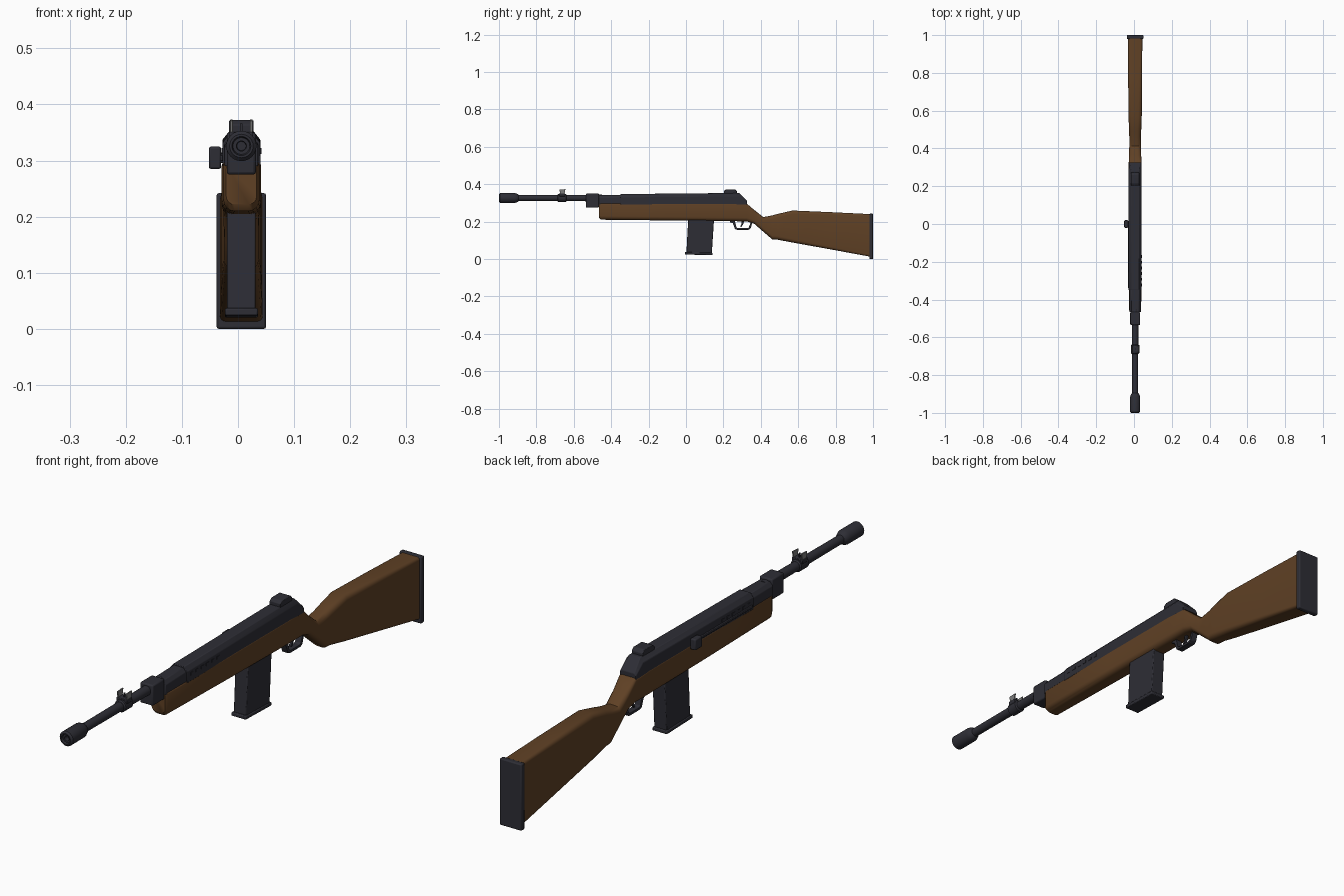
import bpy, bmesh, math

CX = 0.006  # centre line of the rifle


def material(name, rgb):
    m = bpy.data.materials.new(name)
    m.diffuse_color = (*rgb, 1)
    return m


METAL = material("dark metal", (0.027, 0.027, 0.036))
WOOD = material("brown wood", (0.115, 0.052, 0.018))
STEEL = material("worn steel", (0.2, 0.2, 0.2))


def finish(bm, name, mat, bevel=0.0, angle=35):
    bmesh.ops.recalc_face_normals(bm, faces=bm.faces)
    me = bpy.data.meshes.new(name)
    bm.to_mesh(me)
    bm.free()
    me.materials.append(mat)
    ob = bpy.data.objects.new(name, me)
    bpy.context.collection.objects.link(ob)
    if bevel:
        b = ob.modifiers.new("bevel", "BEVEL")
        b.width, b.segments, b.limit_method = bevel, 2, "ANGLE"
        b.angle_limit = math.radians(30)
    bpy.ops.object.select_all(action="DESELECT")
    ob.select_set(True)
    bpy.context.view_layer.objects.active = ob
    bpy.ops.object.shade_smooth_by_angle(angle=math.radians(angle))
    return ob


def loft(name, rings, mat, bevel=0.0, angle=35):
    """Skin equal-length rings of points and cap both ends."""
    bm = bmesh.new()
    vs = [[bm.verts.new(p) for p in r] for r in rings]
    n = len(vs[0])
    for a, b in zip(vs, vs[1:]):
        for i in range(n):
            bm.faces.new((a[i], a[(i + 1) % n], b[(i + 1) % n], b[i]))
    bm.faces.new(vs[0])
    bm.faces.new(vs[-1])
    return finish(bm, name, mat, bevel, angle)


def prism(name, pts, half, mat, bevel=0.0, x=CX):
    """Side profile in (y, z), extruded across x."""
    return loft(name, [[(x + s * half, y, z) for y, z in pts] for s in (-1, 1)], mat, bevel)


def box(name, x, y, z, mat, bevel=0.0):
    return prism(name, [(y[0], z[0]), (y[1], z[0]), (y[1], z[1]), (y[0], z[1])],
                 (x[1] - x[0]) / 2, mat, bevel, (x[0] + x[1]) / 2)


def lathe(name, profile, z, mat, n=24):
    """Turn a (y, radius) profile about the y direction."""
    return loft(name, [[(CX + r * math.cos(2 * math.pi * i / n), y, z + r * math.sin(2 * math.pi * i / n))
                        for i in range(n)] for y, r in profile], mat)


def rounded(y, top, bot, half, rt, rb):
    """Rounded-rectangle cross-section at y."""
    ring = []
    for sx, top_side, start in ((1, True, 0), (-1, True, 90), (-1, False, 180), (1, False, 270)):
        r = rt if top_side else rb
        cz = top - r if top_side else bot + r
        for k in range(5):
            a = math.radians(start + 22.5 * k)
            ring.append((CX + sx * (half - r) + r * math.cos(a), y, cz + r * math.sin(a)))
    return ring


# Wooden stock: fore-end, wrist and butt in one skin
stock = [(-0.466, 0.292, 0.222, 0.027, 0.006, 0.014), (-0.456, 0.297, 0.210, 0.032, 0.006, 0.02),
         (-0.10, 0.297, 0.206, 0.035, 0.006, 0.02), (0.25, 0.297, 0.202, 0.035, 0.006, 0.02),
         (0.325, 0.296, 0.201, 0.034, 0.01, 0.02), (0.365, 0.262, 0.188, 0.032, 0.018, 0.02),
         (0.413, 0.224, 0.146, 0.031, 0.02, 0.02), (0.462, 0.233, 0.104, 0.031, 0.02, 0.02),
         (0.49, 0.241, 0.103, 0.032, 0.02, 0.02), (0.57, 0.259, 0.088, 0.035, 0.018, 0.018),
         (0.78, 0.250, 0.050, 0.037, 0.014, 0.014), (0.982, 0.240, 0.013, 0.038, 0.01, 0.01)]
loft("wooden_stock", [rounded(*s) for s in stock], WOOD, angle=40)
box("butt_plate", (CX - 0.044, CX + 0.044), (0.98, 1.0), (0.0, 0.242), METAL, 0.004)

# Barrel and muzzle device with bored front
lathe("barrel", [(-0.92, 0.0155), (-0.66, 0.0165), (-0.45, 0.018)], 0.326, METAL)
lathe("muzzle_device", [(-0.975, 0.008), (-0.992, 0.009), (-0.992, 0.015), (-1.0, 0.017), (-1.0, 0.021),
                        (-0.994, 0.027), (-0.915, 0.027), (-0.90, 0.021), (-0.895, 0.0155)], 0.326, METAL)

# Front sight: band, post and two protective ears
lathe("front_sight_band", [(-0.688, 0.017), (-0.684, 0.022), (-0.642, 0.022), (-0.638, 0.017)], 0.326, METAL)
box("front_sight_base", (CX - 0.021, CX + 0.021), (-0.678, -0.646), (0.335, 0.351), METAL, 0.002)
box("front_sight_post", (CX - 0.002, CX + 0.002), (-0.664, -0.658), (0.35, 0.366), METAL)
for side, s in (("left", -1), ("right", 1)):
    prism("front_sight_ear_" + side, [(-0.672, 0.345), (-0.65, 0.345), (-0.645, 0.373), (-0.677, 0.371)],
          0.0025, STEEL, 0.0008, CX + s * 0.0175)

# Barrel block ahead of the handguard
box("barrel_block", (CX - 0.026, CX + 0.026), (-0.535, -0.466), (0.275, 0.350), METAL, 0.005)


def housing(y, bot, top, half, ch):
    """Chamfered cover cross-section."""
    return [(CX - half, y, bot), (CX + half, y, bot), (CX + half, y, top - ch),
            (CX + half - ch * 0.8, y, top), (CX - half + ch * 0.8, y, top), (CX - half, y, top - ch)]


# Handguard and receiver with sloping back
loft("handguard", [housing(-0.467, 0.29, 0.341, 0.030, 0.014), housing(-0.345, 0.29, 0.343, 0.031, 0.014)],
     METAL, 0.002)
loft("receiver", [housing(-0.35, 0.29, 0.347, 0.034, 0.016), housing(0.285, 0.29, 0.353, 0.034, 0.016),
                  housing(0.326, 0.288, 0.311, 0.033, 0.008)], METAL, 0.002)

# Vent ribs along both upper sides of the receiver front
for side, s in (("left", -1), ("right", 1)):
    for i in range(6):
        y = -0.33 + i * 0.03
        x = CX + s * 0.0335
        box(f"vent_rib_{side}_{i}", (x - 0.002, x + 0.002), (y, y + 0.015), (0.312, 0.322), METAL)

# Operating rod and charging handle on the left
box("operating_rod", (-0.032, -0.024), (-0.34, 0.01), (0.299, 0.309), METAL, 0.002)
box("charging_handle_stem", (-0.042, -0.02), (-0.012, 0.012), (0.296, 0.314), METAL, 0.002)
box("charging_handle", (-0.052, -0.03), (-0.02, 0.02), (0.285, 0.325), METAL, 0.004)

# Rear sight
prism("rear_sight", [(0.203, 0.348), (0.272, 0.348), (0.272, 0.362), (0.262, 0.372), (0.215, 0.372), (0.203, 0.364)],
      0.022, METAL, 0.002)

# Magazine, leaning slightly, with floor plate
prism("magazine", [(0.002, 0.03), (0.138, 0.027), (0.15, 0.215), (0.012, 0.215)], 0.0255, METAL, 0.003)
prism("magazine_floor_plate", [(-0.006, 0.024), (0.143, 0.020), (0.143, 0.033), (-0.006, 0.037)], 0.0295, METAL, 0.003)

# Trigger guard as a U-shaped strap, and trigger
prism("trigger_guard", [(0.236, 0.206), (0.236, 0.196), (0.25, 0.192), (0.262, 0.160), (0.272, 0.156), (0.335, 0.156),
                        (0.345, 0.163), (0.357, 0.20), (0.347, 0.20), (0.336, 0.169), (0.330, 0.165),
                        (0.276, 0.165), (0.270, 0.169), (0.260, 0.206)], 0.012, METAL, 0.001)
prism("trigger", [(0.298, 0.21), (0.312, 0.21), (0.308, 0.19), (0.296, 0.170), (0.290, 0.172), (0.298, 0.19)],
      0.005, METAL, 0.001)
